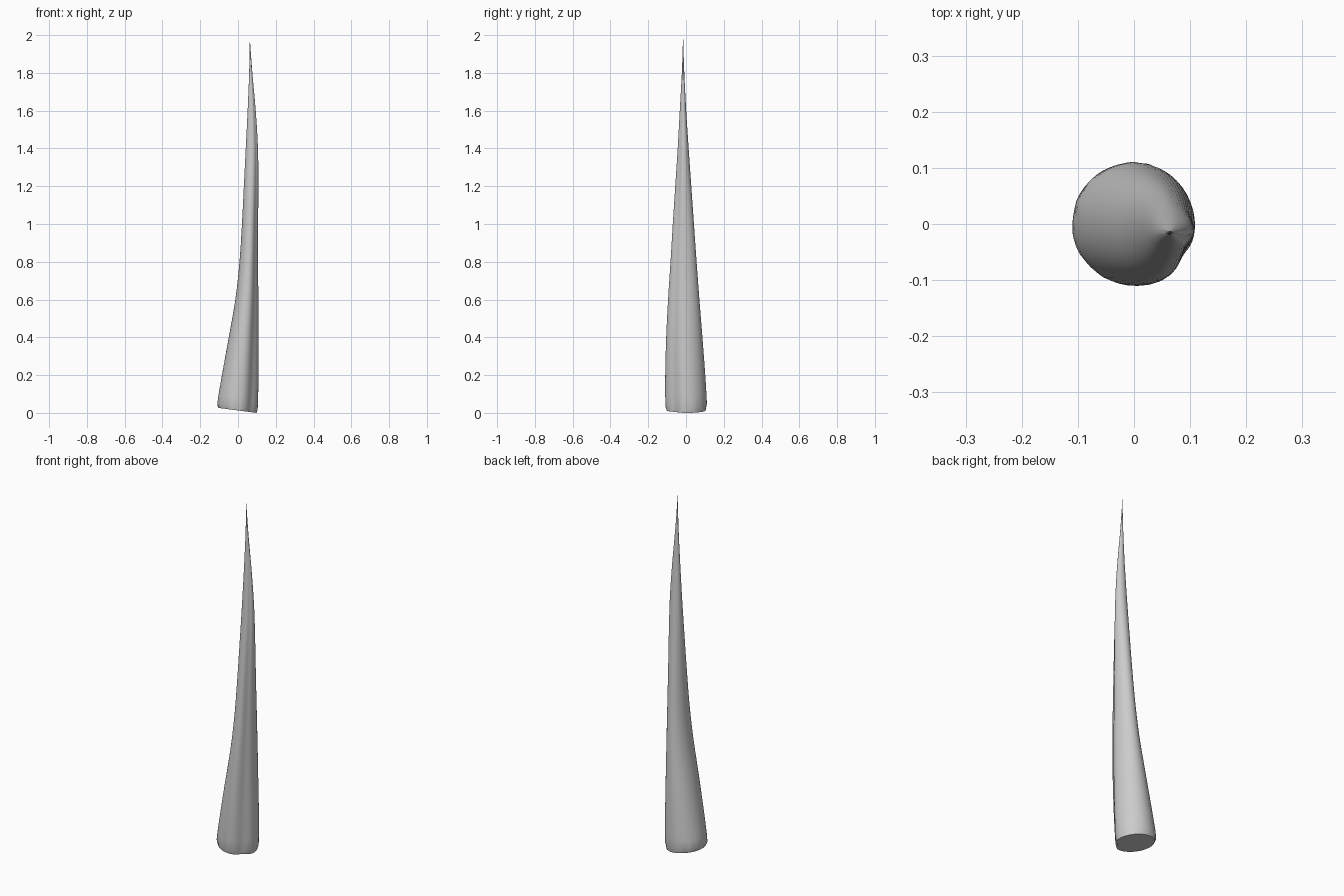
import bpy, bmesh, math, random
from mathutils import Vector

random.seed(4)
SIDES = 48

cube = bpy.data.objects.get("Cube")
if cube:
    bpy.data.objects.remove(cube, do_unlink=True)


def make_material(name, colour):
    mat = bpy.data.materials.new(name)
    mat.use_nodes = True
    mat.diffuse_color = colour
    mat.node_tree.nodes["Principled BSDF"].inputs["Base Color"].default_value = colour
    return mat


# Outline of the horn: height, min x, max x, min y, max y
OUTLINE = [
    (0.05, -0.111, 0.107, -0.110, 0.111),
    (0.20, -0.085, 0.109, -0.110, 0.102),
    (0.40, -0.049, 0.109, -0.105, 0.087),
    (0.60, -0.014, 0.108, -0.095, 0.071),
    (0.80, 0.008, 0.107, -0.082, 0.056),
    (1.00, 0.021, 0.107, -0.070, 0.042),
    (1.20, 0.031, 0.108, -0.057, 0.028),
    (1.40, 0.041, 0.106, -0.044, 0.014),
    (1.60, 0.051, 0.094, -0.033, 0.001),
    (1.80, 0.059, 0.076, -0.022, -0.009),
    (1.95, 0.062, 0.065, -0.017, -0.014),
]


def smooth_sample(i, t):
    """Catmull-Rom blend between outline rows i and i + 1."""
    last = len(OUTLINE) - 1
    rows = [OUTLINE[min(max(k, 0), last)] for k in (i - 1, i, i + 1, i + 2)]
    return [0.5 * (2 * b + (c - a) * t + (2 * a - 5 * b + 4 * c - d) * t * t
                   + (3 * b - a - 3 * c + d) * t ** 3) for a, b, c, d in zip(*rows)]


def section(row, scale=1.0):
    """Oval ring of points with a shallow groove along the front left."""
    z, x0, x1, y0, y1 = row
    points = []
    for k in range(SIDES):
        a = math.tau * k / SIDES
        off = (a - math.radians(320) + math.pi) % math.tau - math.pi
        r = scale * (1 - 0.15 * math.exp(-(off / 0.4) ** 2))
        points.append(Vector(((x0 + x1) / 2 + r * (x1 - x0) / 2 * math.cos(a),
                              (y0 + y1) / 2 + r * (y1 - y0) / 2 * math.sin(a), z)))
    return points


bm = bmesh.new()


def bridge(lower, upper):
    for k in range(SIDES):
        n = (k + 1) % SIDES
        bm.faces.new((lower[k], lower[n], upper[n], upper[k]))


# Base cap ring, slightly tilted
cap = section(OUTLINE[0], 0.93)
for p in cap:
    p.z = 0.013 - 0.13 * p.x
rings = [[bm.verts.new(p) for p in cap]]

# Ragged rim above the cap
rim = section(OUTLINE[0])
for k, p in enumerate(rim):
    p.z = 0.038 - 0.08 * p.x + random.uniform(-0.012, 0.012)
    p.x *= random.uniform(0.98, 1.0)
    p.y *= random.uniform(0.98, 1.0)
rings.append([bm.verts.new(p) for p in rim])

# Tapering body
for i in range(len(OUTLINE) - 1):
    for step in range(3):
        if i + step > 0:
            rings.append([bm.verts.new(p) for p in section(smooth_sample(i, step / 3))])
rings.append([bm.verts.new(p) for p in section(OUTLINE[-1])])
for lower, upper in zip(rings, rings[1:]):
    bridge(lower, upper)

# Closed base and fine tip
bm.faces.new(list(reversed(rings[0])))
tip = bm.verts.new((0.063, -0.015, 2.0))
for k in range(SIDES):
    bm.faces.new((rings[-1][k], rings[-1][(k + 1) % SIDES], tip))

# Stand the base on the ground
low = min(v.co.z for v in bm.verts)
for v in rings[0]:
    v.co.z -= low

mesh = bpy.data.meshes.new("horn")
bm.to_mesh(mesh)
bm.free()
horn = bpy.data.objects.new("horn", mesh)
bpy.context.collection.objects.link(horn)
mesh.materials.append(make_material("pale grey", (0.6, 0.6, 0.6, 1)))

bpy.ops.object.select_all(action="DESELECT")
horn.select_set(True)
bpy.context.view_layer.objects.active = horn
bpy.ops.object.shade_smooth_by_angle(angle=math.radians(40))
